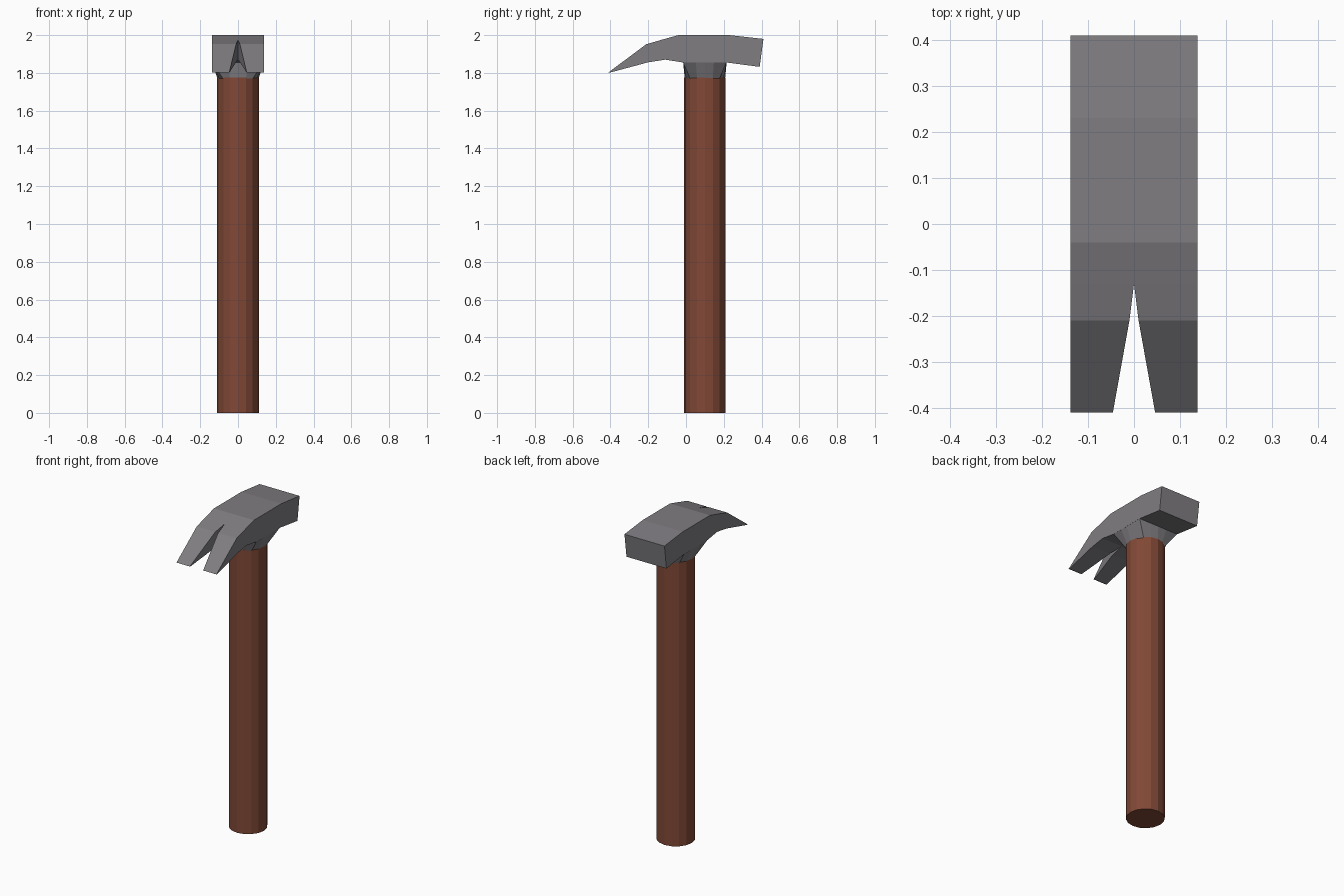
import bpy, bmesh, math

if "Cube" in bpy.data.objects:
    bpy.data.objects.remove(bpy.data.objects["Cube"])


def material(name, rgb):
    m = bpy.data.materials.new(name)
    m.diffuse_color = (*rgb, 1)
    m.use_nodes = True
    m.node_tree.nodes["Principled BSDF"].inputs["Base Color"].default_value = m.diffuse_color
    return m


steel = material("grey steel", (0.215, 0.205, 0.22))
wood = material("brown wood", (0.22, 0.066, 0.037))


def finish(bm, name, mat):
    bmesh.ops.recalc_face_normals(bm, faces=bm.faces)
    me = bpy.data.meshes.new(name)
    bm.to_mesh(me)
    bm.free()
    me.materials.append(mat)
    ob = bpy.data.objects.new(name, me)
    bpy.context.collection.objects.link(ob)
    return ob


CY, SIDES, R = 0.10, 16, 0.11   # handle axis, facets, radius
HALF = 0.138                    # half width of the head

# handle
bm = bmesh.new()
bmesh.ops.create_cone(bm, cap_ends=True, segments=SIDES, radius1=R, radius2=R, depth=1.775)
bmesh.ops.translate(bm, verts=bm.verts, vec=(0, CY, 1.775 / 2))
finish(bm, "handle", wood)

# neck: blends the round handle into the rectangular head
bm = bmesh.new()
low, high = [], []
for i in range(SIDES):
    a = 2 * math.pi * i / SIDES
    c, s = math.cos(a), math.sin(a)
    k = 1 / max(abs(c), abs(s))
    low.append(bm.verts.new((R * 0.97 * c, CY + R * 0.97 * s, 1.765)))
    high.append(bm.verts.new((HALF * c * k, CY + 0.115 * s * k, 1.856)))
for i in range(SIDES):
    j = (i + 1) % SIDES
    bm.faces.new((low[i], low[j], high[j], high[i]))
bm.faces.new(low[::-1])
finish(bm, "neck", steel)

# head: stations of (top y, top z, bottom y, bottom z, slot half width)
stations = [
    (-0.41, 1.803, -0.405, 1.801, 0.046),
    (-0.21, 1.952, -0.20, 1.856, 0.010),
    (-0.13, 1.975, -0.11, 1.870, 0.0),
    (-0.04, 2.0, -0.015, 1.855, 0.0),
    (0.23, 2.0, 0.215, 1.855, 0.0),
    (0.41, 1.98, 0.39, 1.832, 0.0),
]
bm = bmesh.new()
rings = []
for yt, zt, yb, zb, x in stations:
    rings.append([bm.verts.new(p) for p in
                  ((x, yt, zt), (HALF, yt, zt), (HALF, yb, zb), (x, yb, zb))])
for n, (a, b) in enumerate(zip(rings, rings[1:])):
    # the inner wall exists only along the claw slot
    for i in range(4 if n < 2 else 3):
        j = (i + 1) % 4
        bm.faces.new((a[i], a[j], b[j], b[i]))
bm.faces.new(rings[0])
bm.faces.new(rings[-1][::-1])
head = finish(bm, "claw_head", steel)
mir = head.modifiers.new("mirror", 'MIRROR')
mir.use_clip = True
